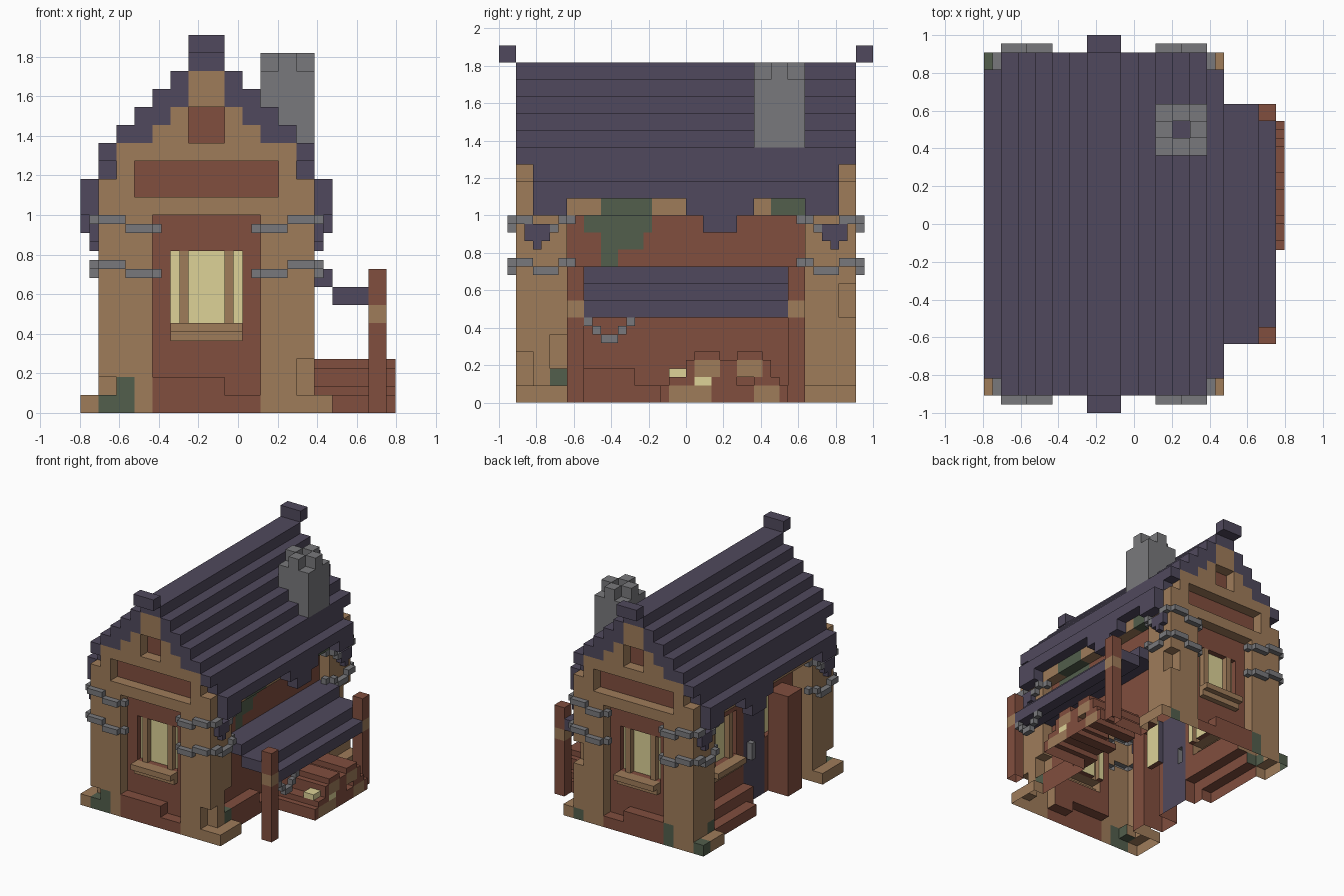
import bpy, bmesh

if "Cube" in bpy.data.objects:
    bpy.data.objects.remove(bpy.data.objects["Cube"])

U = 1 / 11             # one block; all coordinates below are counted in blocks
OX, OY = -0.795, -1.0  # block origin in model space


def material(name, rgb):
    m = bpy.data.materials.new(name)
    lin = [((c / 255 + 0.055) / 1.055) ** 2.4 for c in rgb]
    m.diffuse_color = (*lin, 1)
    m.use_nodes = True
    m.node_tree.nodes["Principled BSDF"].inputs["Base Color"].default_value = m.diffuse_color
    return m


SLATE = material("slate purple", (80, 73, 93))
TAN = material("tan timber", (159, 124, 90))
RED = material("red brown wood", (129, 78, 62))
GREY = material("grey iron and stone", (121, 121, 124))
GLOW = material("warm yellow", (221, 210, 151))
MOSS = material("moss green", (82, 94, 76))

grid, parts = {}, {}   # half-block cells -> part name, part name -> material


def cells(b):
    x0, x1, y0, y1, z0, z1 = [round(2 * c) for c in b]
    return [(x, y, z) for x in range(x0, x1) for y in range(y0, y1) for z in range(z0, z1)]


def part(name, mat, boxes):
    """Stack blocks (x0, x1, y0, y1, z0, z1); later parts replace earlier ones."""
    parts[name] = mat
    for b in boxes:
        for c in cells(b):
            grid[c] = name


def carve(boxes):
    for b in boxes:
        for c in cells(b):
            grid.pop(c, None)


def fill(boxes):  # hidden core of the house, makes no faces
    for b in boxes:
        for c in cells(b):
            grid.setdefault(c, None)


def mx(boxes):  # mirror across the house ridge
    return [(14 - b[1], 14 - b[0], *b[2:]) for b in boxes]


def my(boxes):  # mirror front to back
    return [(b[0], b[1], 22 - b[3], 22 - b[2], b[4], b[5]) for b in boxes]


def both_x(boxes):
    return boxes + mx(boxes)


def same(boxes):
    return boxes


# ---- gable ends, front and back
frame = [(1, 13, 1, 2, 11, 12), (2, 12, 1, 2, 14, 15), (6, 8, 1, 2, 17, 19)] + both_x(
    [(1, 3, 1, 2, 12, 13), (2, 3, 1, 2, 13, 14), (4, 6, 1, 2, 15, 16), (5, 6, 1, 2, 16, 17)])
wall = both_x([(4, 5, 2, 3, 0, 11)]) + [(5, 9, 2, 3, 0, 5), (5, 9, 2, 3, 9, 11),
                                       (2, 12, 2, 3, 11, 15), (4, 10, 2, 3, 15, 16),
                                       (5, 9, 2, 3, 16, 17), (6, 8, 2, 3, 17, 19)]
for key, flip in (("front", same), ("back", my)):
    part(key + "_wall", RED, flip(wall))
    part(key + "_gable_frame", TAN, flip(frame))
    part(key + "_base_boards", RED, flip([(4, 10, 1, 2, 0, 1), (4, 8, 1, 2, 1, 2)]))
    part(key + "_window", GLOW, flip([(5, 9, 2.5, 3, 5, 9)]))
    part(key + "_window_bars", TAN, flip(both_x([(5.5, 6, 2, 2.5, 5, 9)])))
    part(key + "_sill", TAN, flip([(5, 9, 1, 2, 4.5, 5), (5, 9, 1.5, 2, 4, 4.5)]))

# ---- right wall and left wall with two windows and a door
part("right_wall", RED, [(11, 12, 4, 18, 0, 12)])
part("right_base_boards", RED, [(12, 13, 4, 18, 0, 1), (12, 13, 4, 8, 1, 2)])
part("left_wall", RED, [(3, 4, 4, 18, 0, 12)])
carve([(3, 3.5, 12, 16, 5, 9), (3, 3.5, 6.5, 8, 5, 9)])
part("left_windows", GLOW, [(3.5, 4, 12, 16, 5, 9), (3.5, 4, 6.5, 8, 5, 9)])
part("left_window_bars", TAN, [(3, 3.5, 12.5, 13, 5, 9), (3, 3.5, 15, 15.5, 5, 9)])
part("left_sill", TAN, [(2, 3, 12, 16, 4.5, 5), (2.5, 3, 12, 16, 4, 4.5)])
part("left_base_boards", RED, [(2, 3, 11, 18, 0, 2), (1, 2, 12, 18, 0, 1)])
part("door", SLATE, [(3, 4, 8, 11, 0, 9)])
part("door_handle", GREY, [(2.5, 3, 10, 10.5, 4, 5.5)])
part("door_post", RED, [(1, 3, 5.5, 7.5, 0, 9)])
part("side_beams", TAN, both_x([(1, 3, 4, 18, 11, 12), (1, 3, 2, 20, 12, 13)]))


# ---- corner pillars with chipped corners, feet, chains and eave drips
def chain(z):
    lo, hi = (z, z + .5), (z + .5, z + 1)
    return [(1, 2.5, .5, 1, *hi), (2.5, 4, .5, 1, *lo), (4, 4.5, 1, 1.5, *lo),
            (.5, 1, 1, 2, *hi), (.5, 1, 2, 3.5, *lo), (.5, 1, 3.5, 4, *hi),
            (1, 1.5, 4, 4.5, *hi)]


corners = {"front_left": (same, (1, 2)), "front_right": (mx, (1, 3)),
           "back_left": (my, None), "back_right": (lambda b: mx(my(b)), (5, 7))}
for key, (flip, chip) in corners.items():
    part(key + "_pillar", TAN, flip([(1, 4, 1, 4, 0, 12)]))
    if chip:
        carve(flip([(1, 2, 1, 2, *chip)]))
    part(key + "_foot", TAN, flip([(0, 1, 1, 4, 0, 1)]))
    part(key + "_chains", GREY, flip(chain(10) + chain(7.5)))
    part(key + "_eave_drip", SLATE, flip([(.5, 1, 1.5, 3, 9.5, 10.5), (.5, 1, 2, 2.5, 9, 9.5)]))
carve([(12, 13, 3, 4, 2, 4)])

# ---- stepped roof, eaves, ridge ends
slope = [(1, 2, 1, 21, 14, 15), (1, 2, 2, 20, 13, 14)]
for x, z0, z1 in ((2, 15, 16), (3, 15, 17), (4, 16, 18), (5, 17, 19)):
    slope.append((x, x + 1, 1, 21, z0, z1))
part("roof", SLATE, both_x(slope) + [(6, 8, 1, 21, 19, 20)])
part("eaves", SLATE, both_x([(0, 1, 2, 20, 12, 13), (0, 1, 2, 4, 11, 12), (0, 1, 11, 15, 11, 12),
                             (0, 1, 12, 14, 10, 11), (0, 1, 18, 20, 11, 12)]))
part("ridge_ends", SLATE, [(6, 8, 0, 1, 20, 21), (6, 8, 21, 22, 20, 21)])

# ---- chimney: ring of stones with lower corners
ring = []
for i in range(3):
    for j in range(3):
        if (i, j) != (1, 1):
            z0 = (17, 16, 15)[i]
            ring.append((10 + i, 11 + i, 15 + j, 16 + j, z0, 20 if 1 in (i, j) else 19))
part("chimney", GREY, ring)

# ---- woodshed lean-to on the right
part("shed_roof", SLATE, [(12, 14, 4, 18, 7, 8), (14, 16, 4, 18, 6, 7), (16, 17, 5, 17, 5, 6)])
for key, flip in (("front", same), ("back", my)):
    part(key + "_shed_post", RED, flip([(16, 17, 4, 5, 0, 8)]))
    part(key + "_shed_post_band", TAN, flip([(16, 17, 4, 5, 5, 6)]))
part("hanging_chain", GREY, [(16.5, 17, 5, 5.5, 4.5, 5), (16.5, 17, 5.5, 6, 4, 4.5),
                             (16.5, 17, 6, 7, 3.5, 4), (16.5, 17, 7, 7.5, 4, 4.5),
                             (16.5, 17, 7.5, 8, 4.5, 5)])

# ---- stacked logs with pale cut ends
bark = []
for y, z in ((10.75, 0), (13.25, 0), (15.75, 0), (12.25, 1.5), (14.75, 1.5)):
    bark += [(12, 17.5, y - .75, y + .75, z, z + 1.5), (12, 17.5, y - 1.25, y + 1.25, z, z + 1)]
part("logs", RED, bark)
part("log_ends", TAN, [(17, 17.5, 10, 12.5, 0, 1), (17, 17.5, 15, 16.5, 0, 1),
                       (17, 17.5, 11.5, 13, 1.5, 2.5), (17, 17.5, 14, 15.5, 1.5, 2.5)])
part("split_wood", GLOW, [(16, 17, 10, 11, 1.5, 2), (17, 17.5, 11.5, 12.5, 1, 1.5)])

# ---- moss growing in the timber
part("wall_moss", MOSS, [(12, 13, 6, 9, 11, 12), (12, 13, 16, 18, 11, 12), (11, 12, 5, 9, 10, 11),
                         (11, 12, 6, 8.5, 9, 10), (11, 12, 6, 7, 8, 9)])
part("pillar_moss", MOSS, [(1, 3, 1, 2, 0, 1), (2, 3, 1, 2, 1, 2), (12, 13, 3, 4, 1, 2),
                           (0, 1, 20, 21, 0, 1), (3, 4, 20, 21, 0, 2),
                           (1, 2, 18, 19, 1, 2), (12, 13, 20, 21, 0, 1)])

fill([(4, 11, 3, 19, 0, 11), (3, 11, 3, 19, 11, 13), (2, 12, 2, 20, 13, 15),
      (4, 10, 2, 20, 15, 16), (5, 9, 2, 20, 16, 17), (6, 8, 2, 20, 17, 19)])

# ---- turn each part into its outer skin, open underneath
meshes = {name: (bmesh.new(), {}) for name in parts}
for c, name in grid.items():
    if name is None:
        continue
    bm, verts = meshes[name]
    for axis in range(3):
        for side in (0, 1):
            n = list(c)
            n[axis] += 2 * side - 1
            if tuple(n) in grid or n[2] < 0:
                continue
            loop = []
            for da, db in ((0, 0), (1, 0), (1, 1), (0, 1))[::2 * side - 1]:
                p = list(c)
                p[axis] += side
                p[(axis + 1) % 3] += da
                p[(axis + 2) % 3] += db
                p = tuple(p)
                if p not in verts:
                    verts[p] = bm.verts.new((OX + p[0] * U / 2, OY + p[1] * U / 2, p[2] * U / 2))
                loop.append(verts[p])
            bm.faces.new(loop)
for name, (bm, verts) in meshes.items():
    me = bpy.data.meshes.new(name)
    bm.to_mesh(me)
    bm.free()
    me.materials.append(parts[name])
    bpy.context.collection.objects.link(bpy.data.objects.new(name, me))
